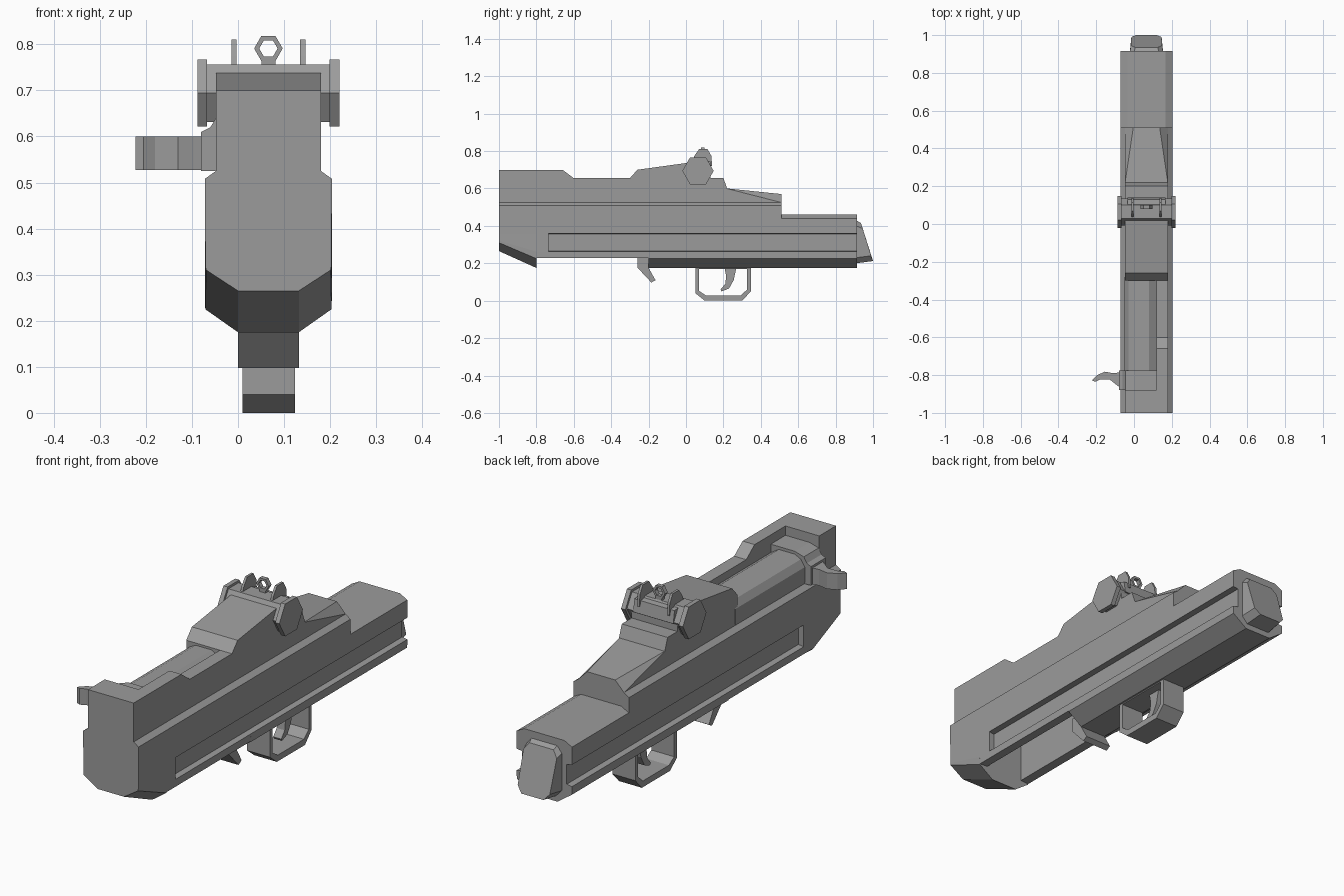
import bpy, math

old = bpy.data.objects.get("Cube")
if old:
    bpy.data.objects.remove(old, do_unlink=True)

import bmesh

CX = 0.066  # centre plane of the body

metal = bpy.data.materials.new("grey_metal")
metal.use_nodes = True
GREY = (0.33, 0.33, 0.33, 1)
metal.diffuse_color = GREY
metal.node_tree.nodes["Principled BSDF"].inputs["Base Color"].default_value = GREY


def loft(name, loops, ring=False):
    """Skin equal-length 3D loops; cap the ends, or close them into a ring."""
    bm = bmesh.new()
    rows = [[bm.verts.new(p) for p in loop] for loop in loops]
    n = len(rows[0])
    pairs = list(zip(rows, rows[1:]))
    if ring:
        pairs.append((rows[-1], rows[0]))
    for a, b in pairs:
        for i in range(n):
            j = (i + 1) % n
            bm.faces.new((a[i], a[j], b[j], b[i]))
    if not ring:
        bm.faces.new(rows[0])
        bm.faces.new(rows[-1][::-1])
    bmesh.ops.remove_doubles(bm, verts=bm.verts, dist=0.0001)
    bmesh.ops.recalc_face_normals(bm, faces=bm.faces)
    mesh = bpy.data.meshes.new(name)
    bm.to_mesh(mesh)
    bm.free()
    mesh.materials.append(metal)
    obj = bpy.data.objects.new(name, mesh)
    bpy.context.collection.objects.link(obj)
    return obj


def across(pts, x):
    return [(x, y, z) for y, z in pts]


def along(pts, y):
    return [(x, y, z) for x, z in pts]


def plate(name, pts, x0, x1):
    return loft(name, [across(pts, x0), across(pts, x1)])


def hexagon(r, a, b, turn=0):
    return [(a + r * math.cos(math.radians(60 * i + turn)),
             b + r * math.sin(math.radians(60 * i + turn))) for i in range(6)]


def mirrored(y, half):
    """Closed section from a right half given bottom to top."""
    return [(CX + w, y, z) for w, z in half] + [(CX - w, y, z) for w, z in half[::-1]]


# Lower body: sloped nose, magazine well, grooved sides, rear fore-end
nose = [(.03, .265), (.066, .265), (.135, .31)]
keel = [(.03, .175), (.066, .175), (.137, .225)]
well = [(.095, .45), (.095, .23), (.137, .228)]
plain = [(.138, .262), (.138, .27), (.138, .352), (.138, .36)]
groove = [(.138, .262), (.112, .266), (.112, .356), (.138, .36)]
shoulder = [(.138, .508), (.114, .525)]
rear_top = [(.138, .44), (.1, .46)]
front_side = [(.137, .32), (.137, .33), (.137, .352), (.137, .36)]
loft("lower_body", [
    mirrored(-1, nose + front_side + shoulder),
    mirrored(-.8, keel + plain + shoulder),
    mirrored(-.8, well + plain + shoulder),
    mirrored(-.735, well + plain + shoulder),
    mirrored(-.735, well + groove + shoulder),
    mirrored(-.2, well + groove + shoulder),
    mirrored(-.2, keel + groove + shoulder),
    mirrored(.51, keel + groove + shoulder),
    mirrored(.51, keel + groove + rear_top),
    mirrored(.915, keel + groove + rear_top)])

# Upper body: (y, ledge height or None for full width, top height)
stations = [(-1, None, .7), (-.88, None, .7), (-.88, .56, .7), (-.66, .56, .7),
            (-.6, .56, .655), (-.3, .56, .655), (-.3, None, .655), (-.26, None, .7),
            (.03, None, .74), (.03, None, .7), (.13, None, .7), (.13, None, .655),
            (.2, None, .655), (.22, None, .6)]
XL, XS, XR = CX - .114, .12, CX + .114
loft("upper_body", [
    along([(XL, .5), (XL, ledge or top), (XS, ledge or top), (XS, top), (XR, top), (XR, .5)], y)
    for y, ledge, top in stations])

# Rear wedge tapering towards the fore-end
loft("rear_wedge", [
    mirrored(.22, [(.114, .5), (.114, .599), (.113, .6)]),
    mirrored(.51, [(.114, .5), (.114, .525), (.07, .57)])])

# Angled end cap
loft("end_cap", [
    mirrored(.91, [(.06, .2), (.088, .23), (.088, .4), (.065, .43)]),
    [(CX + s * w, y, z) for s, part in (
        (1, [(.055, 1, .212), (.08, .99, .24), (.083, .945, .385), (.06, .935, .415)]),
        (-1, [(.06, .935, .415), (.083, .945, .385), (.08, .99, .24), (.055, 1, .212)]))
        for w, y, z in part]])

# Bolt, collar and handle
bolt = [(-.05, .53), (-.05, .6), (-.03, .63), (.0, .645), (.08, .645), (.12, .62), (.12, .53)]
loft("bolt", [along(bolt, -.88), along(bolt, -.28)])
collar = [(-.08, .525), (-.08, .61), (-.06, .62), (-.045, .645), (0, .658), (.12, .658), (.12, .525)]
loft("bolt_collar", [along(collar, -.88), along(collar, -.775)])
handle = [(-.07, -.785), (-.11, -.79), (-.155, -.782), (-.195, -.8), (-.222, -.828),
          (-.205, -.835), (-.18, -.823), (-.13, -.822), (-.095, -.85), (-.07, -.868)]
loft("bolt_handle", [[(x, y, z) for x, y in handle] for z in (.527, .6)])

# Rear sight: shaft, side drums, protective wings, aperture
SY, SZ = .064, .694
plate("sight_shaft", hexagon(.072, SY, SZ), CX - .134, CX + .134)
plate("sight_base", [(.03, .69), (.03, .745), (.05, .756), (.13, .745), (.14, .69)],
      CX - .1, CX + .1)
wing = [(.03, .735), (.045, .775), (.07, .81), (.115, .81), (.135, .775), (.14, .72)]
for side, s in (("left", 1), ("right", -1)):
    plate(side + "_sight_drum", hexagon(.084, SY, SZ), CX + s * .133, CX + s * .154)
    plate(side + "_sight_wing", wing, CX + s * .069, CX + s * .08)
outer, inner = hexagon(.031, CX, .791), hexagon(.02, CX, .791)
loft("sight_aperture", [along(outer, .08), along(outer, .1),
                        along(inner, .1), along(inner, .08)], ring=True)
plate("aperture_stem", [(.08, .74), (.08, .768), (.1, .768), (.1, .74)], CX - .015, CX + .015)

# Trigger guard and trigger
guard_out = [(.05, .18), (.05, .04), (.1, 0), (.3, 0), (.347, .05), (.347, .18)]
guard_in = [(.07, .17), (.07, .052), (.107, .028), (.293, .028), (.327, .06), (.327, .17)]
loft("trigger_guard", [across(guard_out, .01), across(guard_out, .124),
                       across(guard_in, .124), across(guard_in, .01)], ring=True)
trigger = [(.205, .18), (.215, .13), (.21, .09), (.185, .06), (.19, .05),
           (.23, .065), (.255, .11), (.27, .18)]
plate("trigger", trigger, CX - .02, CX + .02)

# Magazine catch
catch = [(-.258, .24), (-.258, .175), (-.185, .097), (-.163, .11), (-.2, .175), (-.19, .24)]
plate("magazine_catch", catch, CX - .066, CX + .066)
